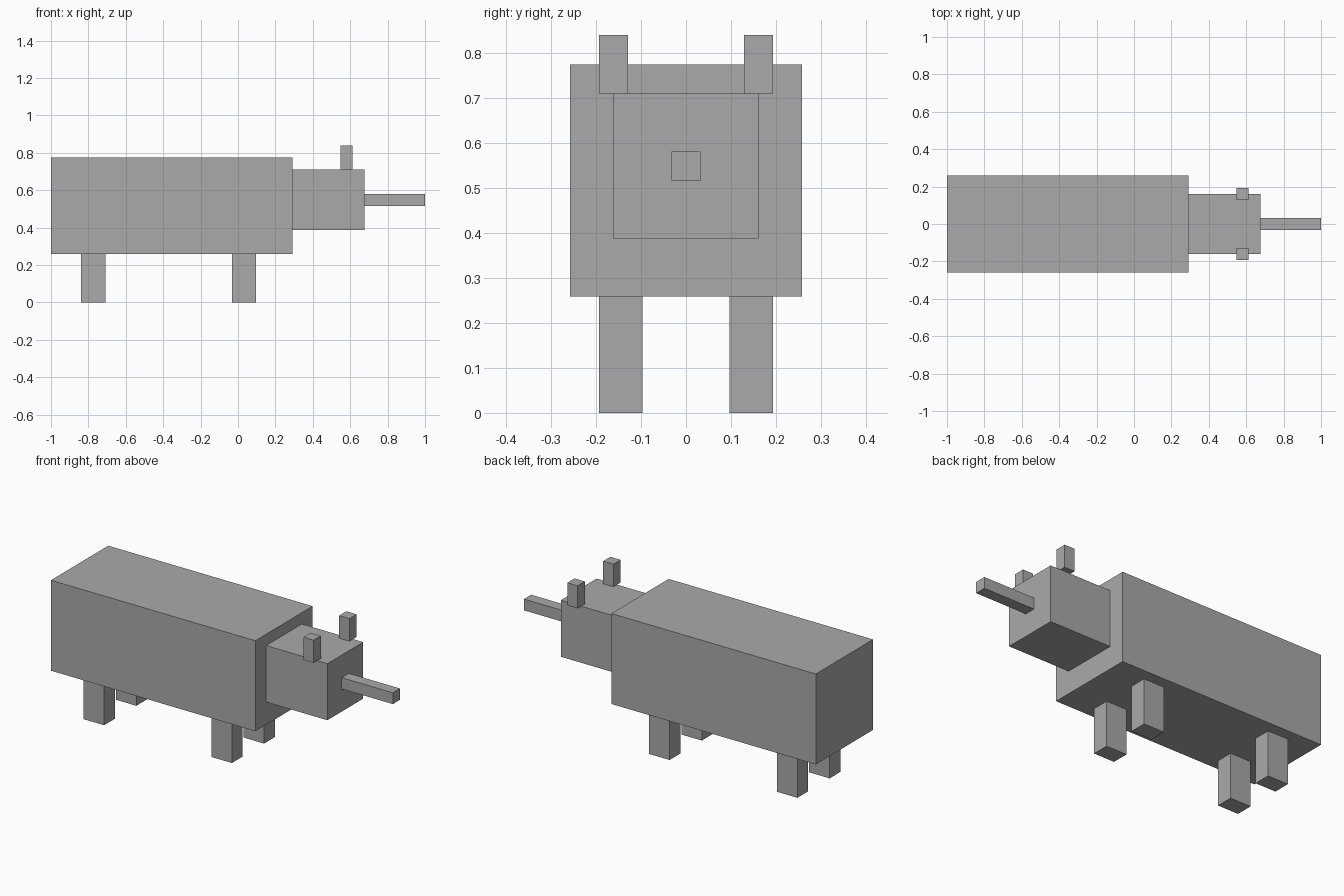
import bpy
import bmesh
from mathutils import Vector

default_cube = bpy.data.objects.get("Cube")
if default_cube:
    bpy.data.objects.remove(default_cube, do_unlink=True)

U = 2 / 62  # one block unit; the whole animal is 62 units long

grey = bpy.data.materials.new("plain_grey")
grey.use_nodes = True
colour = (0.4, 0.4, 0.4, 1)
grey.diffuse_color = colour
grey.node_tree.nodes["Principled BSDF"].inputs["Base Color"].default_value = colour


def box(name, x, y, z):
    """Box spanning the (low, high) ranges, in block units."""
    spans = (x, y, z)
    centre = Vector([(lo + hi) / 2 for lo, hi in spans]) * U
    size = Vector([hi - lo for lo, hi in spans]) * U
    bm = bmesh.new()
    bmesh.ops.create_cube(bm, size=1)
    bmesh.ops.scale(bm, vec=size, verts=bm.verts)
    mesh = bpy.data.meshes.new(name)
    bm.to_mesh(mesh)
    bm.free()
    mesh.materials.append(grey)
    obj = bpy.data.objects.new(name, mesh)
    obj.location = centre
    bpy.context.collection.objects.link(obj)
    return obj


# Body, head and long snout, lined up along x
box("body", (-31, 9), (-8, 8), (8, 24))
box("head", (9, 21), (-5, 5), (12, 22))
box("snout", (21, 31), (-1, 1), (16, 18))

# Paired ears and legs on both sides
for side, s in (("near", -1), ("far", 1)):
    box(f"{side}_ear", (17, 19), sorted((4 * s, 6 * s)), (22, 26))
    for end, x in (("rear", -26), ("fore", -1)):
        box(f"{side}_{end}_leg", (x, x + 4), sorted((3 * s, 6 * s)), (0, 8))
